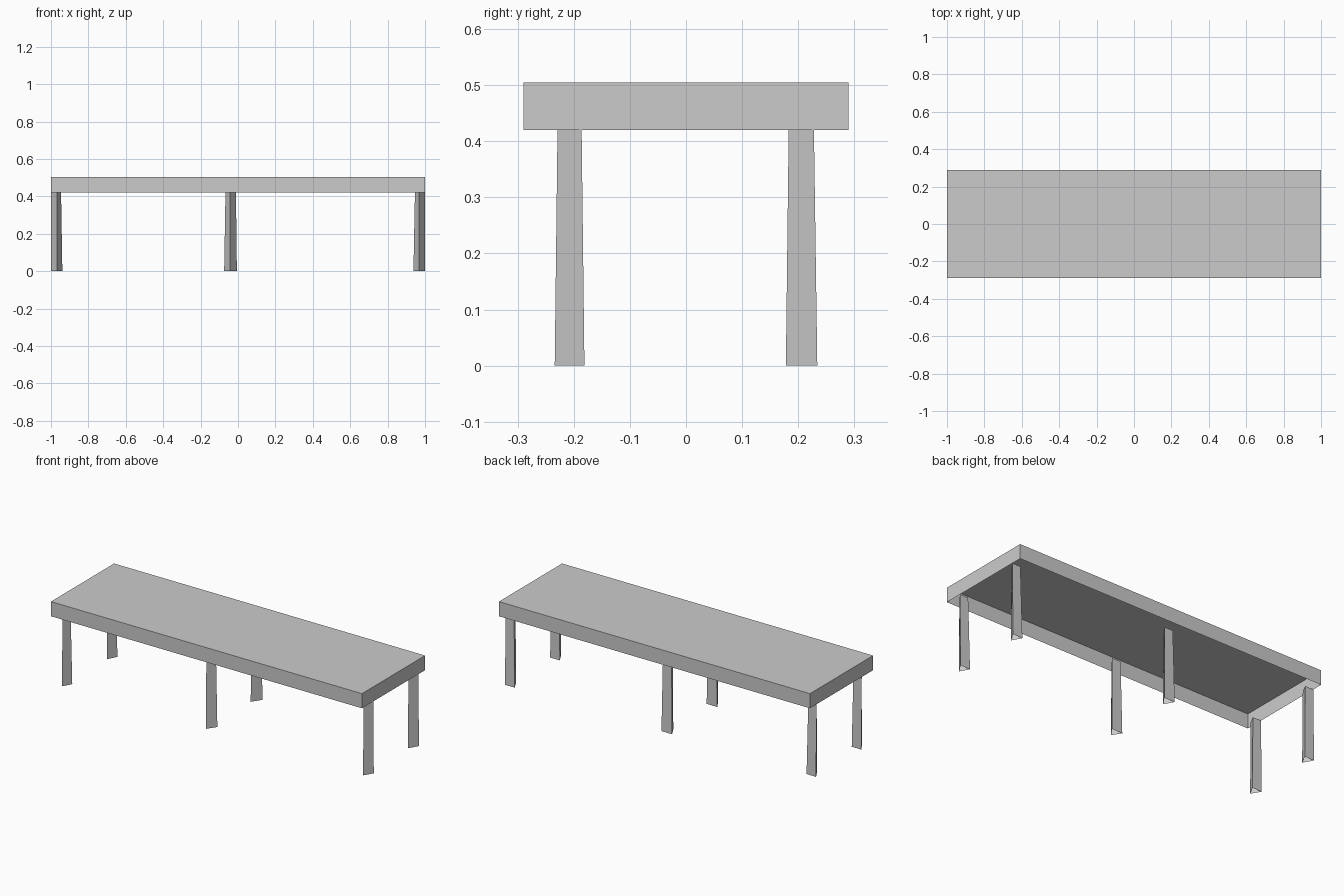
import bpy

if "Cube" in bpy.data.objects:
    bpy.data.objects.remove(bpy.data.objects["Cube"])


def make_mesh(name, verts, faces):
    mesh = bpy.data.meshes.new(name)
    mesh.from_pydata(verts, [], faces)
    mesh.update()
    ob = bpy.data.objects.new(name, mesh)
    bpy.context.collection.objects.link(ob)
    return ob


# Bench top: thin shell, open underneath
X, Y, LOW, HIGH = 1.0, 0.29, 0.42, 0.505
corners = [(-X, -Y), (X, -Y), (X, Y), (-X, Y)]
verts = [(x, y, z) for z in (LOW, HIGH) for x, y in corners]
sides = [(i, (i + 1) % 4, (i + 1) % 4 + 4, i + 4) for i in range(4)]
make_mesh("bench_top", verts, sides + [(4, 5, 6, 7)])


# Leg: open three-sided tube, edge pointing to the front, slight taper
def leg(name, bottom_x, ridge_x, top_x, bottom_y, top_y):
    verts = []
    for (x0, x1), (y0, y1), z in ((bottom_x, bottom_y, 0), (top_x, top_y, LOW)):
        verts += [(x0, y1, z), (ridge_x, y0, z), (x1, y1, z)]
    faces = [(i, (i + 1) % 3, (i + 1) % 3 + 3, i + 3) for i in range(3)]
    make_mesh(name, verts, faces)


columns = [("left", (-1.0, -0.939), -0.968, (-1.0, -0.946)),
           ("middle", (-0.074, -0.006), -0.043, (-0.067, -0.011)),
           ("right", (0.938, 1.0), 0.968, (0.946, 1.0))]
rows = [("front", (-0.234, -0.181), (-0.229, -0.186)),
        ("back", (0.178, 0.234), (0.183, 0.228))]
for side, bx, ridge, tx in columns:
    for row, by, ty in rows:
        leg(f"{row}_{side}_leg", bx, ridge, tx, by, ty)
